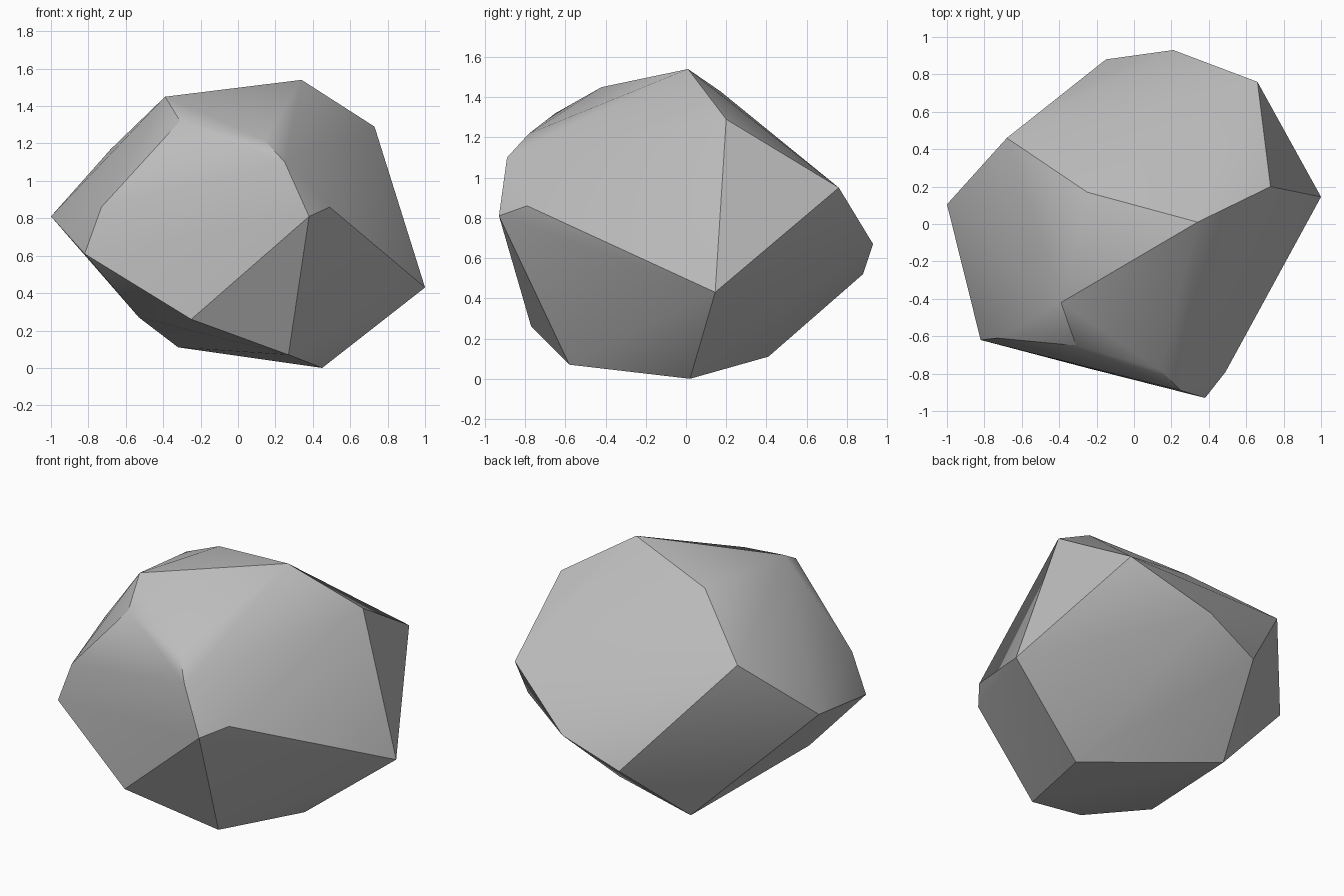
import bpy
import bmesh
import math

# Remove the default object only
default_cube = bpy.data.objects.get("Cube")
if default_cube:
    bpy.data.objects.remove(default_cube, do_unlink=True)


def make_material(name, color):
    material = bpy.data.materials.new(name)
    material.use_nodes = True
    material.diffuse_color = color
    shader = material.node_tree.nodes["Principled BSDF"]
    shader.inputs["Base Color"].default_value = color
    shader.inputs["Roughness"].default_value = 0.9
    return material


def make_boulder(name, corners, material, sharp_angle):
    """Wrap a convex skin around the corner points of a rock."""
    mesh = bpy.data.meshes.new(name)
    bm = bmesh.new()
    for corner in corners:
        bm.verts.new(corner)
    bmesh.ops.convex_hull(bm, input=bm.verts[:])
    # Merge the triangles that lie in the same broad facet
    bmesh.ops.dissolve_limit(bm, angle_limit=math.radians(2),
                             verts=bm.verts[:], edges=bm.edges[:])
    bmesh.ops.recalc_face_normals(bm, faces=bm.faces[:])
    bm.to_mesh(mesh)
    bm.free()
    mesh.materials.append(material)
    boulder = bpy.data.objects.new(name, mesh)
    bpy.context.collection.objects.link(boulder)
    bpy.ops.object.select_all(action="DESELECT")
    boulder.select_set(True)
    bpy.context.view_layer.objects.active = boulder
    bpy.ops.object.shade_smooth_by_angle(angle=sharp_angle)
    return boulder


# Upper ridge
crown = [(-.39, -.42, 1.45), (.34, .01, 1.54), (.73, .2, 1.29),
         (-.25, .17, 1.43), (-.68, .46, 1.17)]
# Broad front facet and the chipped corner beside it
front = [(-.82, -.62, .61), (-.73, -.61, .86), (-.31, -.65, 1.32),
         (.14, -.78, 1.22), (.25, -.89, 1.1), (.38, -.93, .81),
         (.49, -.79, .86)]
# Side and back corners
girdle = [(1, .145, .43), (.66, .76, .95), (.21, .93, .67),
          (-.15, .88, .52), (-1, .105, .81)]
# Underside
base = [(.45, .02, 0), (.27, -.58, .07), (-.25, -.77, .26),
        (-.53, -.47, .27), (-.32, .41, .11)]

stone_grey = make_material("stone grey", (.5, .5, .5, 1))
make_boulder("boulder", crown + front + girdle + base, stone_grey,
             math.radians(30))
